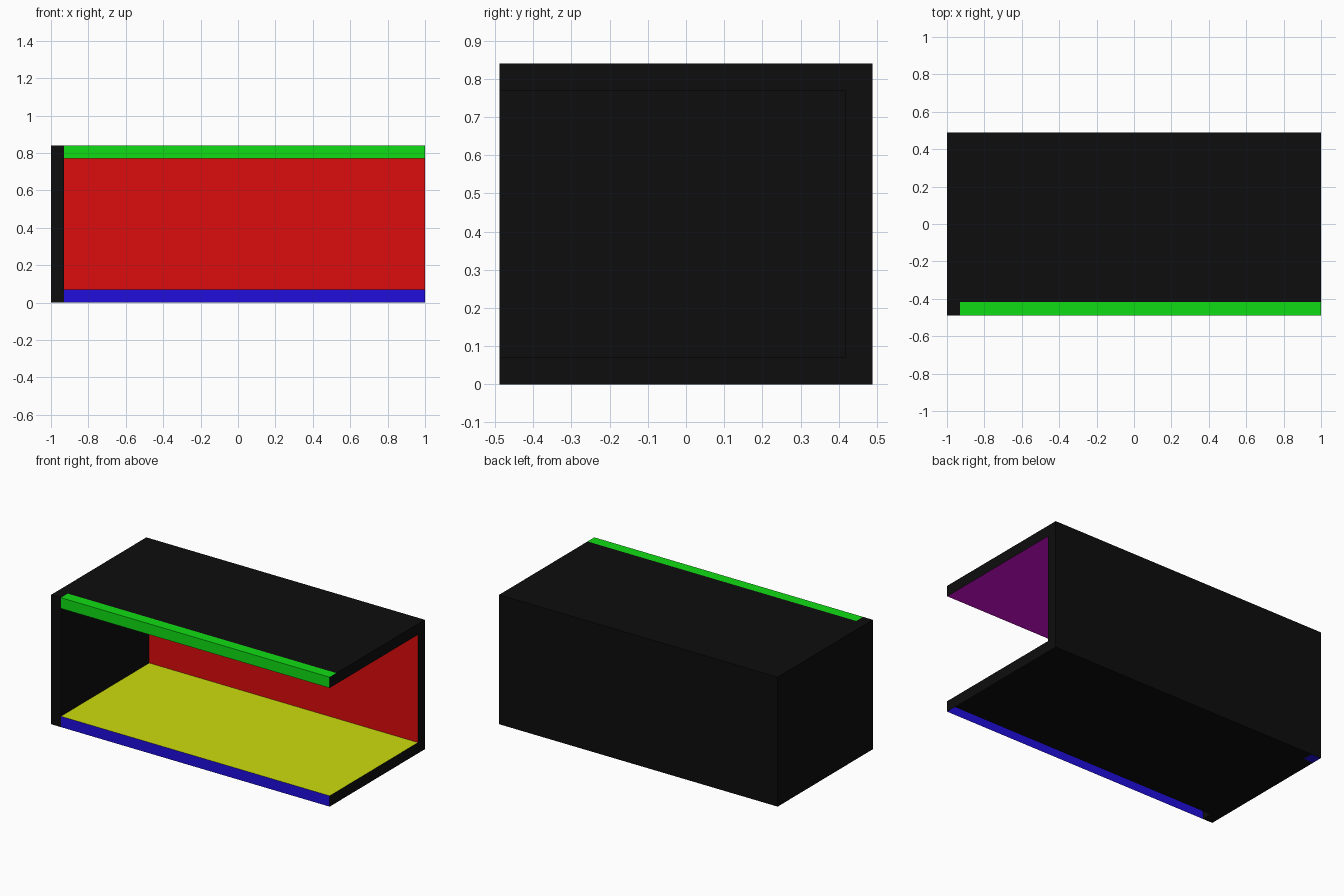
import bpy, bmesh

if "Cube" in bpy.data.objects:
    bpy.data.objects.remove(bpy.data.objects["Cube"])

# Overall size and panel thickness
X, Y, H, T = 1.0, 0.488, 0.84, 0.07
XI, YI = -X + T, Y - T       # inner faces of the left end and back wall


def material(name, rgb):
    m = bpy.data.materials.new(name)
    m.diffuse_color = (*rgb, 1)
    m.use_nodes = True
    m.node_tree.nodes["Principled BSDF"].inputs["Base Color"].default_value = m.diffuse_color
    return m


BLACK = material("black", (0.004, 0.004, 0.004))
RED = material("red", (0.72, 0.004, 0.004))
GREEN = material("green", (0.005, 0.72, 0.007))
BLUE = material("blue", (0.014, 0.004, 0.72))
YELLOW = material("yellow", (0.61, 0.72, 0.004))
PURPLE = material("purple", (0.70, 0.004, 0.70))


def panel(name, x, y, z, paint=None, skip=()):
    """Box between the given ranges; sides are named like '-y' or '+z'."""
    paint = paint or {}
    bm = bmesh.new()
    bmesh.ops.create_cube(bm, size=1)
    bm.normal_update()
    mats, doomed = [BLACK], []
    for f in bm.faces:
        axis = max(range(3), key=lambda i: abs(f.normal[i]))
        side = ("+" if f.normal[axis] > 0 else "-") + "xyz"[axis]
        m = paint.get(side, BLACK)
        if m not in mats:
            mats.append(m)
        f.material_index = mats.index(m)
        if side in skip:
            doomed.append(f)
    bmesh.ops.delete(bm, geom=doomed, context='FACES')
    for v in bm.verts:
        v.co = [r[1] if c > 0 else r[0] for c, r in zip(v.co, (x, y, z))]
    me = bpy.data.meshes.new(name)
    bm.to_mesh(me)
    bm.free()
    for m in mats:
        me.materials.append(m)
    bpy.context.collection.objects.link(bpy.data.objects.new(name, me))


# Upright panels: left end, back wall and the corner joining them
panel("left_end", (-X, XI), (-Y, YI), (0, H), skip=("+y",))
panel("corner_post", (-X, XI), (YI, Y), (0, H), {"-z": BLUE}, skip=("+x", "-y"))
panel("back_wall", (XI, X), (YI, Y), (0, H), {"-y": RED}, skip=("-x",))

# Floor and ceiling, each with a coloured rail along the open front
panel("floor", (XI, X), (-YI, YI), (0, T), {"+z": YELLOW}, skip=("-x", "-y", "+y"))
panel("floor_rail", (XI, X), (-Y, -YI), (0, T), {"-y": BLUE, "+z": YELLOW},
      skip=("-x", "+y", "-z"))
panel("ceiling", (XI, X), (-YI, YI), (H - T, H), {"-z": PURPLE}, skip=("-x", "-y", "+y"))
panel("ceiling_rail", (XI, X), (-Y, -YI), (H - T, H),
      {"-y": GREEN, "+z": GREEN, "-z": PURPLE}, skip=("-x", "+y"))
